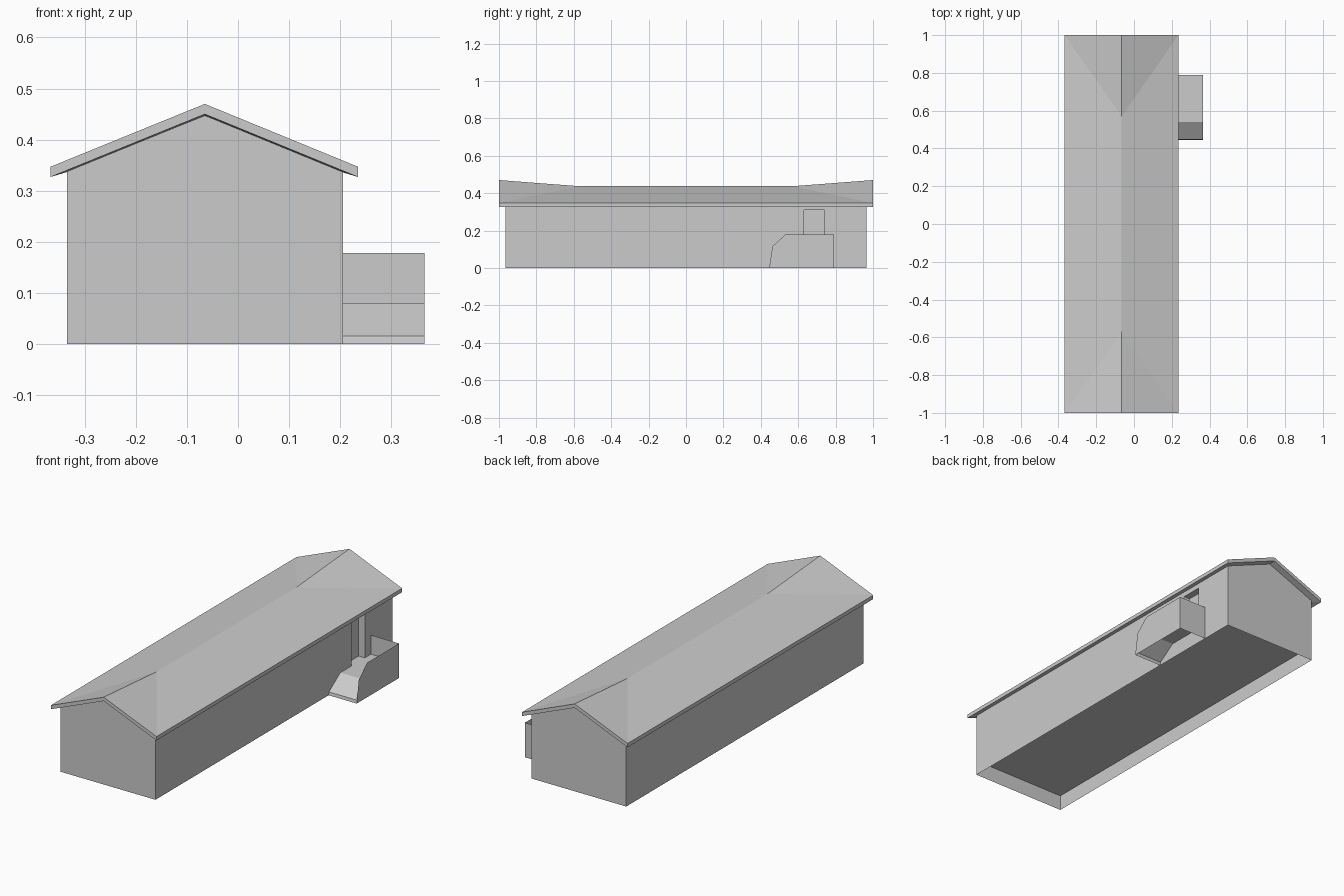
import bpy, bmesh

if "Cube" in bpy.data.objects:
    bpy.data.objects.remove(bpy.data.objects["Cube"])

grey = bpy.data.materials.new("plain grey")
grey.diffuse_color = (0.6, 0.6, 0.6, 1)
grey.use_nodes = True
grey.node_tree.nodes["Principled BSDF"].inputs["Base Color"].default_value = grey.diffuse_color


def build(name, polygons):
    """Make one flat-faced object from a short list of polygons."""
    bm = bmesh.new()
    for poly in polygons:
        bm.faces.new([bm.verts.new(p) for p in poly])
    bmesh.ops.remove_doubles(bm, verts=bm.verts, dist=1e-5)
    bmesh.ops.recalc_face_normals(bm, faces=bm.faces)
    mesh = bpy.data.meshes.new(name)
    bm.to_mesh(mesh)
    bm.free()
    mesh.materials.append(grey)
    obj = bpy.data.objects.new(name, mesh)
    bpy.context.collection.objects.link(obj)
    return obj


def wall_x(x, y0, y1, z0, z1):
    return [(x, y0, z0), (x, y1, z0), (x, y1, z1), (x, y0, z1)]


def wall_y(y, x0, x1, z0, z1):
    return [(x0, y, z0), (x1, y, z0), (x1, y, z1), (x0, y, z1)]


def flat(z, x0, x1, y0, y1):
    return [(x0, y0, z), (x1, y0, z), (x1, y1, z), (x0, y1, z)]


XL, XR, XM = -0.335, 0.205, -0.065      # walls and ridge line
YE, EAVE, FLOOR = 0.965, 0.339, 0.08    # gable position, wall top, floor level
D0, D1, DT, DX = 0.63, 0.74, 0.31, 0.17  # doorway sides, head and recess

# House walls, with an opening left in the right side for the doorway
gables = [[(XL, y, 0), (XR, y, 0), (XR, y, EAVE), (XM, y, 0.447), (XL, y, EAVE)]
          for y in (-YE, YE)]
build("house_walls", gables + [
    wall_x(XL, -YE, YE, 0, EAVE),
    wall_x(XR, -YE, D0, 0, EAVE),
    wall_x(XR, D1, YE, 0, EAVE),
    wall_x(XR, D0, D1, 0, FLOOR),
    wall_x(XR, D0, D1, DT, EAVE)])

# Raised floor inside the open-bottomed walls
build("house_floor", [flat(FLOOR, XL, XR, -YE, YE)])

# Recessed doorway
build("doorway", [
    wall_x(DX, D0, D1, FLOOR, DT),
    wall_y(D0, DX, XR, FLOOR, DT),
    wall_y(D1, DX, XR, FLOOR, DT),
    flat(FLOOR, DX, XR, D0, D1),
    flat(DT, DX, XR, D0, D1)])

# Roof slab: ridge rises towards both gables
RL, RR, RY, KY = -0.367, 0.235, 1.0, 0.57
T = 0.02
roof = []
for x in (RL, RR):
    for z in (0.347, 0.347 - T):
        top, mid = z + 0.123, z + 0.09
        roof.append([(x, -RY, z), (x, RY, z), (XM, KY, mid), (XM, -KY, mid)])
        for s in (-1, 1):
            roof.append([(x, s * RY, z), (XM, s * RY, top), (XM, s * KY, mid)])
    roof.append(wall_x(x, -RY, RY, 0.347 - T, 0.347))
    for s in (-1, 1):
        y = s * RY
        roof.append([(x, y, 0.347 - T), (XM, y, 0.47 - T), (XM, y, 0.47), (x, y, 0.347)])
build("roof", roof)

# Porch: thin side and back panels, landing and ramp
PX, PB = 0.365, 0.79
build("porch_side", [[(PX, y, z) for y, z in
      ((0.445, 0), (PB, 0), (PB, 0.178), (0.53, 0.178), (0.462, 0.115))]])
build("porch_back", [wall_y(PB, XR, PX, 0, 0.178)])
build("porch_landing", [flat(FLOOR, XR, PX, 0.54, PB)])
build("porch_ramp", [
    [(XR, 0.448, 0.016), (PX, 0.448, 0.016), (PX, 0.54, FLOOR), (XR, 0.54, FLOOR)],
    [(XR, 0.445, 0), (PX, 0.445, 0), (PX, 0.448, 0.016), (XR, 0.448, 0.016)]])
